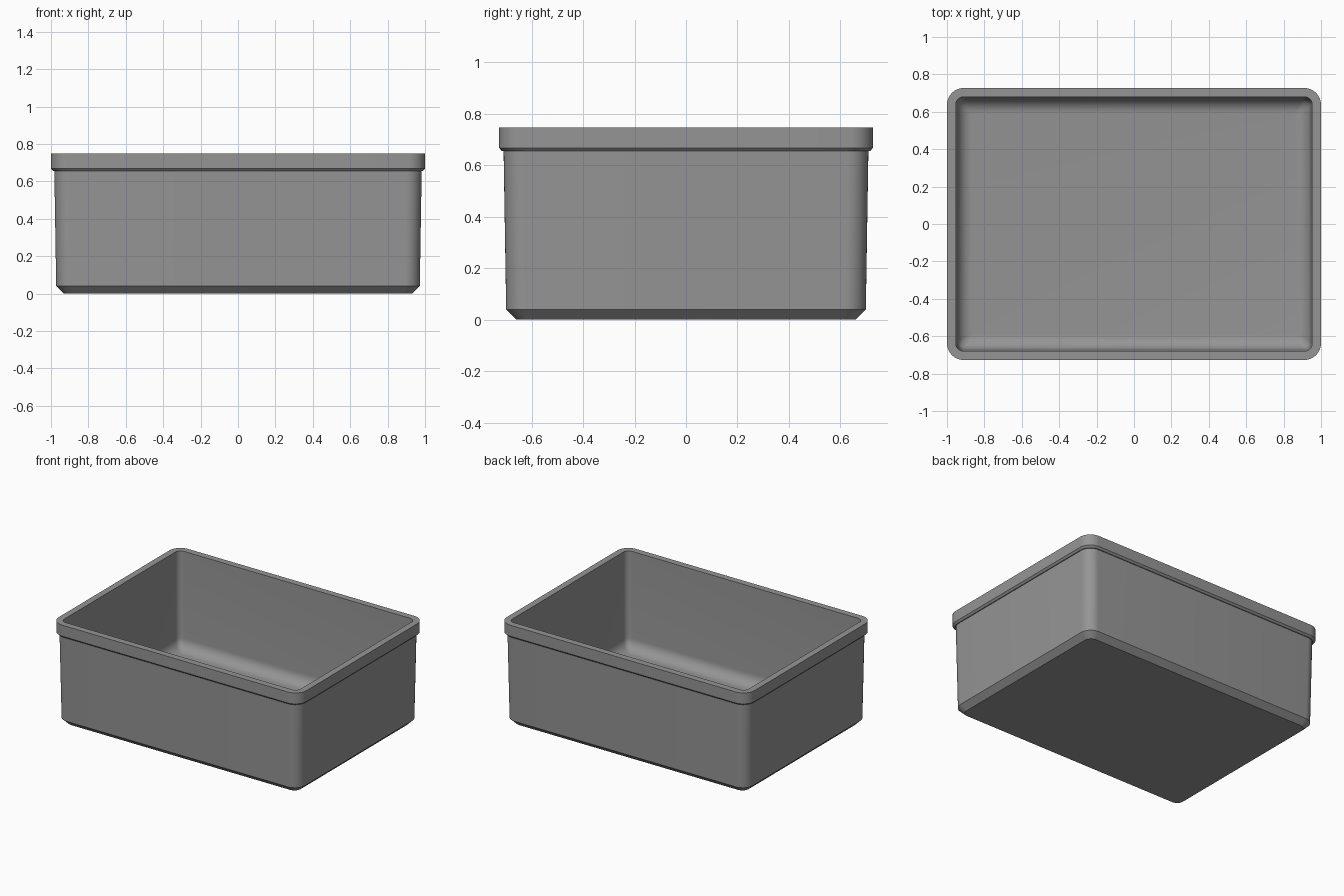
import bpy, bmesh, math

if "Cube" in bpy.data.objects:
    bpy.data.objects.remove(bpy.data.objects["Cube"])

HX, HY = 1.0, 0.727   # half size at the rim
SEG = 10              # segments per rounded corner

grey = bpy.data.materials.new("grey plastic")
grey.diffuse_color = (0.3, 0.3, 0.3, 1)
grey.use_nodes = True
grey.node_tree.nodes["Principled BSDF"].inputs["Base Color"].default_value = grey.diffuse_color


def rounded_ring(bm, inset, z, radius):
    """One rounded rectangle of vertices, counter-clockwise."""
    cx, cy = HX - inset - radius, HY - inset - radius
    ring = []
    for q, (sx, sy) in enumerate([(1, 1), (-1, 1), (-1, -1), (1, -1)]):
        for i in range(SEG + 1):
            a = math.radians(90) * (q + i / SEG)
            ring.append(bm.verts.new((sx * cx + radius * math.cos(a),
                                      sy * cy + radius * math.sin(a), z)))
    return ring


# Wall section as (inset, height, corner radius): outside upward, then inside downward
section = [
    (0.068, 0.0, 0.05), (0.028, 0.04, 0.08),       # bottom chamfer
    (0.018, 0.655, 0.08), (0.012, 0.655, 0.084),   # tapered wall, step under the rim
    (0.0, 0.668, 0.09), (0.0, 0.748, 0.09),        # rim band
    (0.047, 0.748, 0.043),                         # rim top
]
# Inner wall runs into a rounded floor edge
FLOOR, FILLET, WALL = 0.04, 0.08, 0.055
for i in range(9):
    a = math.radians(90) * i / 8
    section.append((WALL + FILLET * (1 - math.cos(a)),
                    FLOOR + FILLET * (1 - math.sin(a)),
                    0.04 - 0.03 * (1 - math.cos(a))))

bm = bmesh.new()
rings = [rounded_ring(bm, *s) for s in section]
n = len(rings[0])
for a, b in zip(rings, rings[1:]):
    for i in range(n):
        j = (i + 1) % n
        bm.faces.new((a[i], a[j], b[j], b[i]))
bm.faces.new(rings[0][::-1])   # underside
bm.faces.new(rings[-1])        # inner floor
bmesh.ops.recalc_face_normals(bm, faces=bm.faces)

mesh = bpy.data.meshes.new("storage_bin")
bm.to_mesh(mesh)
bm.free()
mesh.materials.append(grey)
bin_obj = bpy.data.objects.new("storage_bin", mesh)
bpy.context.collection.objects.link(bin_obj)

# Smooth corners, sharp rim edges
bpy.context.view_layer.objects.active = bin_obj
bin_obj.select_set(True)
bpy.ops.object.shade_smooth_by_angle(angle=math.radians(30))
